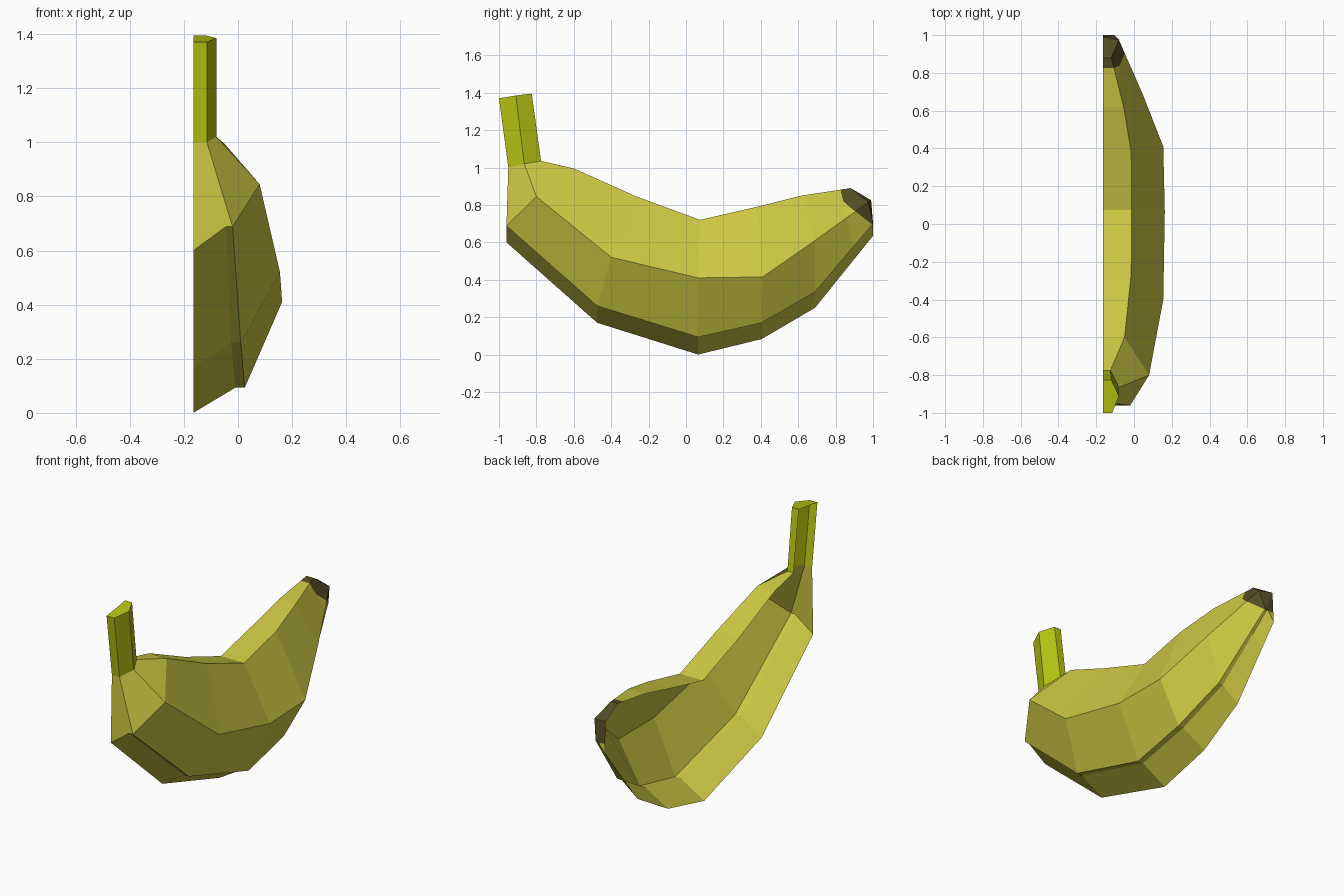
import bpy, bmesh
from mathutils import Vector

if "Cube" in bpy.data.objects:
    bpy.data.objects.remove(bpy.data.objects["Cube"])

CUT = -0.165  # plane of the open cut side


def material(name, rgb):
    m = bpy.data.materials.new(name)
    m.diffuse_color = (*rgb, 1)
    m.use_nodes = True
    m.node_tree.nodes["Principled BSDF"].inputs["Base Color"].default_value = m.diffuse_color
    return m


yellow = material("banana yellow", (0.60, 0.57, 0.055))
green = material("stem green", (0.48, 0.55, 0.006))
brown = material("tip brown", (0.085, 0.075, 0.018))

# Half sections from stem to tip:
# bottom z, lower ridge (x, y, z), ridge width, side ridge (x, y, z), top edge (x, y, z)
SECTIONS = [
    (1.37, (-.115, -1.0, 1.37), 0, (-.08, -.91, 1.385), (-.12, -.825, 1.395)),
    (1.0, (-.115, -.95, 1.0), 0, (-.08, -.865, 1.02), (-.125, -.775, 1.035)),
    (.60, (-.02, -.96, .688), .025, (.08, -.80, .845), (-.05, -.60, .995)),
    (.17, (.01, -.475, .26), .035, (.155, -.40, .52), (-.015, -.265, .845)),
    (.0, (.025, .065, .093), .035, (.163, .065, .41), (-.012, .075, .72)),
    (.083, (.02, .405, .17), .035, (.155, .41, .415), (-.015, .38, .79)),
    (.25, (-.03, .69, .335), .03, (.045, .69, .61), (-.055, .62, .85)),
    (.635, (-.105, 1.0, .70), .015, (-.08, .975, .815), (-.12, .88, .89)),
]


def ring(bm, s):
    bz, low, w, side, top = s
    pts = [(CUT, low[1], bz), (low[0] - w, low[1], low[2]), low, side, top,
           (CUT, top[1], top[2])]
    return [bm.verts.new(p) for p in pts]


def loft(bm, sections):
    rings = [ring(bm, s) for s in sections]
    for a, b in zip(rings, rings[1:]):
        for i in range(5):
            bm.faces.new((a[i], b[i], b[i + 1], a[i + 1]))
    return rings


def finish(bm, name, mats):
    bmesh.ops.remove_doubles(bm, verts=bm.verts, dist=0.0005)
    me = bpy.data.meshes.new(name)
    bm.to_mesh(me)
    bm.free()
    for m in mats:
        me.materials.append(m)
    bpy.context.collection.objects.link(bpy.data.objects.new(name, me))


# Stem with a flat top
bm = bmesh.new()
rings = loft(bm, SECTIONS[:2])
bm.faces.new(rings[0])
finish(bm, "stem", [green])

# Peel, closed at the tip by a blunt fan
bm = bmesh.new()
end = loft(bm, SECTIONS[1:])[-1]
mid = bm.verts.new((CUT, .99, .825))
for a, b in zip(end, end[1:]):
    bm.faces.new((b, a, mid))

# Brown tip: cut a patch outline into the last band and colour inside it
outline = [(.822, .90), (.84, .82), (.88, .785), (.99, .70)]
planes = []
for (y0, z0), (y1, z1) in zip(outline, outline[1:]):
    n = Vector((0, z0 - z1, y1 - y0))
    planes.append((Vector((0, y0, z0)), n))
for co, n in planes:
    faces = [f for f in bm.faces if f.calc_center_median().y > .6]
    geom = set(faces)
    for f in faces:
        geom.update(f.edges)
        geom.update(f.verts)
    bmesh.ops.bisect_plane(bm, geom=list(geom), plane_co=co, plane_no=n, dist=1e-5)
for f in bm.faces:
    c = f.calc_center_median()
    f.material_index = int(all((c - co).dot(n) > 0 for co, n in planes))
finish(bm, "banana_peel", [yellow, brown])
